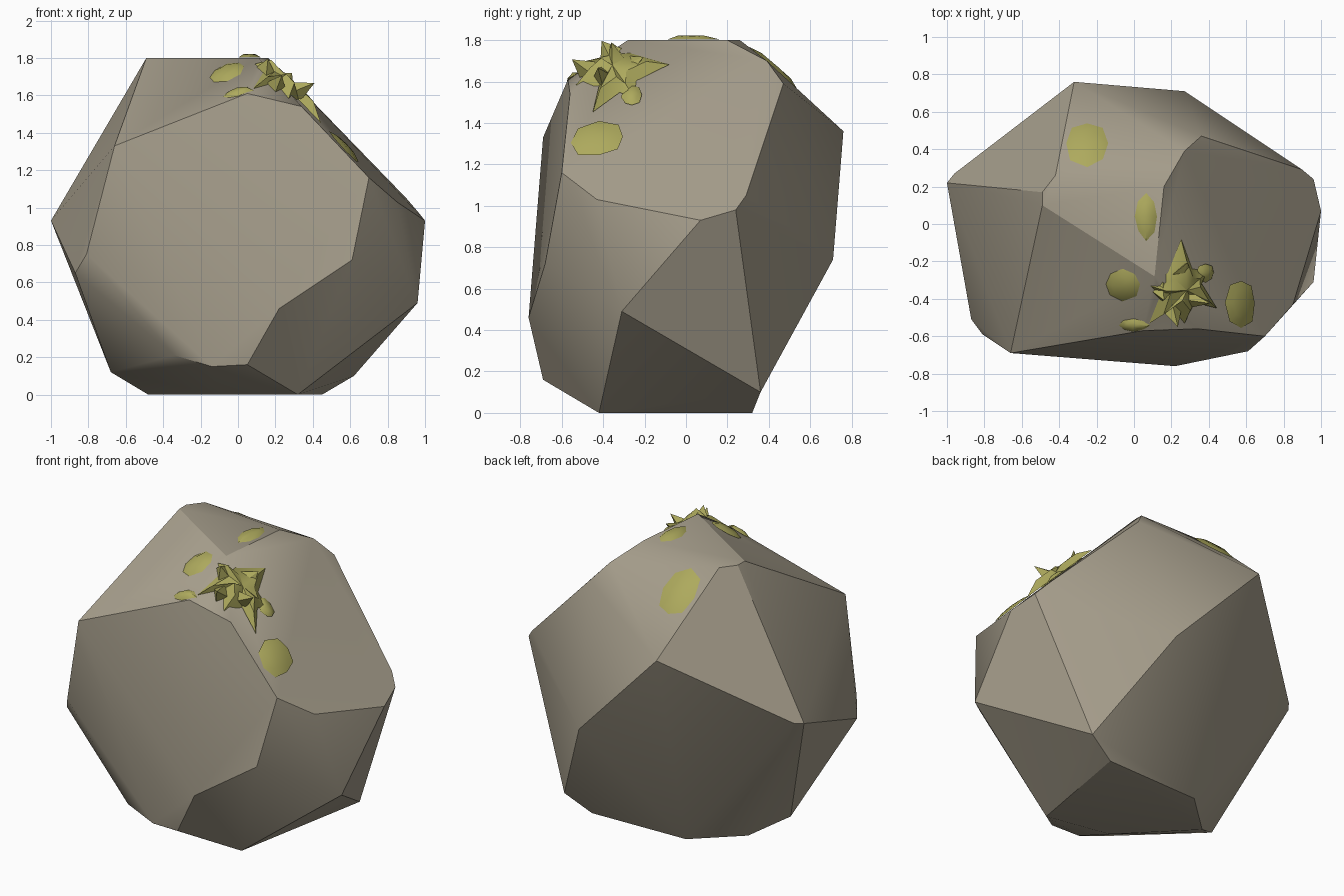
import bpy, bmesh, math, random
from mathutils import Vector
from mathutils.bvhtree import BVHTree

random.seed(4)
if "Cube" in bpy.data.objects:
    bpy.data.objects.remove(bpy.data.objects["Cube"], do_unlink=True)


def make_material(name, color):
    mat = bpy.data.materials.new(name)
    mat.use_nodes = True
    mat.diffuse_color = (*color, 1)
    mat.node_tree.nodes["Principled BSDF"].inputs["Base Color"].default_value = (*color, 1)
    return mat


def finish(name, bm, mat, angle):
    """Turn a bmesh into a smooth-shaded object that keeps its sharp edges."""
    bmesh.ops.recalc_face_normals(bm, faces=bm.faces)
    mesh = bpy.data.meshes.new(name)
    bm.to_mesh(mesh)
    mesh.materials.append(mat)
    obj = bpy.data.objects.new(name, mesh)
    bpy.context.collection.objects.link(obj)
    bpy.ops.object.select_all(action="DESELECT")
    obj.select_set(True)
    bpy.context.view_layer.objects.active = obj
    bpy.ops.object.shade_smooth_by_angle(angle=math.radians(angle))
    return obj


stone = make_material("warm grey stone", (.38, .34, .26))
moss = make_material("yellow green moss", (.42, .40, .11))

# Boulder: the hull around the corners of its chipped facets
corners = [
    # flat top and its worn right edge
    (-.49, .1, 1.8), (-.49, .17, 1.8), (-.42, .26, 1.8), (.16, .2, 1.8), (.11, -.28, 1.8),
    (.13, -.34, 1.76), (.27, .39, 1.7), (.36, .47, 1.59),
    # upper front lip
    (-.66, -.69, 1.33), (.05, -.57, 1.61), (.34, -.56, 1.54), (.7, -.6, 1.16),
    # right shoulder
    (.85, -.43, 1.03), (1, .07, .93), (.96, .24, .98), (.9, .29, 1.05), (.96, -.31, .49),
    # front belly
    (.61, -.68, .72), (.22, -.76, .46), (.05, -.69, .16), (-.14, -.67, .15), (-.34, -.64, .21),
    # left side
    (-.87, -.51, .65), (-.81, -.59, .75), (-1, .22, .93), (-.96, .27, .94), (-.68, -.1, .12),
    # back
    (-.32, .76, 1.36), (.27, .71, .74), (.62, .36, .1),
    # base
    (.45, .32, 0), (.32, -.42, 0), (-.1, -.34, 0), (-.48, .05, 0), (-.21, .3, 0),
]
bm = bmesh.new()
for corner in corners:
    bm.verts.new(corner)
bmesh.ops.convex_hull(bm, input=bm.verts)
surface = BVHTree.FromBMesh(bm)
bmesh.ops.dissolve_limit(bm, angle_limit=math.radians(5), verts=bm.verts, edges=bm.edges)
finish("boulder", bm, stone, 30)
bm.free()


def on_rock(x, y, lift):
    """Point on the upper side of the boulder, raised along the surface."""
    point, normal, _, _ = surface.ray_cast(Vector((x, y, 3)), Vector((0, 0, -1)))
    return point + normal * lift


def moss_patch(name, outline, lift, jitter, angle):
    """Low mound: a rim on the rock, a raised inner ring and a crown."""
    cx = sum(p[0] for p in outline) / len(outline)
    cy = sum(p[1] for p in outline) / len(outline)
    bm = bmesh.new()
    rings = []
    for scale, height in ((1, .003), (.6, lift)):
        rings.append([bm.verts.new(on_rock(cx + (x - cx) * scale, cy + (y - cy) * scale,
                                           height * (1 + jitter * random.uniform(-1, 1))))
                      for x, y in outline])
    crown = bm.verts.new(on_rock(cx, cy, lift * 1.2))
    rim, inner = rings
    for i in range(len(outline)):
        j = (i + 1) % len(outline)
        bm.faces.new((rim[i], rim[j], inner[j], inner[i]))
        bm.faces.new((inner[i], inner[j], crown))
    finish(name, bm, moss, angle)
    bm.free()


def blob(cx, cy, rx, ry, sides=8):
    """Slightly irregular oval outline seen from above."""
    outline = []
    for i in range(sides):
        a = math.tau * i / sides
        r = random.uniform(.88, 1.1)
        outline.append((cx + rx * r * math.cos(a), cy + ry * r * math.sin(a)))
    return outline


# Rounded moss patches
patches = {
    "front_moss": (-.06, -.32, .1, .085),
    "lip_moss": (0, -.54, .08, .035),
    "small_side_moss": (.38, -.26, .05, .05),
    "side_moss": (.57, -.42, .08, .13),
    "top_moss": (.065, .04, .065, .12),
    "back_moss": (-.25, .43, .12, .12),
}
for name, oval in patches.items():
    moss_patch(name, blob(*oval), .018, .2, 40)

# Ragged leafy clump over the upper corner
star = [(.25, -.08), (.31, -.24), (.39, -.25), (.36, -.32), (.44, -.45), (.32, -.42),
        (.27, -.53), (.2, -.44), (.08, -.53), (.14, -.38), (.09, -.33), (.18, -.26)]
moss_patch("clump_moss", star, .035, .6, 30)

# Upright leaves in the clump
for x, y, tip_x, tip_y in ((.15, -.36, -.02, -.02), (.2, -.46, .02, -.05),
                           (.24, -.28, 0, .08), (.28, -.4, .08, -.02)):
    bm = bmesh.new()
    tip = bm.verts.new(on_rock(x, y, .07) + Vector((tip_x, tip_y, 0)))
    base = [bm.verts.new(on_rock(x + .05 * math.cos(a), y + .05 * math.sin(a), .005))
            for a in (0, math.tau / 4, math.tau / 2, math.tau * 3 / 4)]
    for i in range(4):
        bm.faces.new((base[i], base[(i + 1) % 4], tip))
    finish("clump_leaf", bm, moss, 30)
    bm.free()
